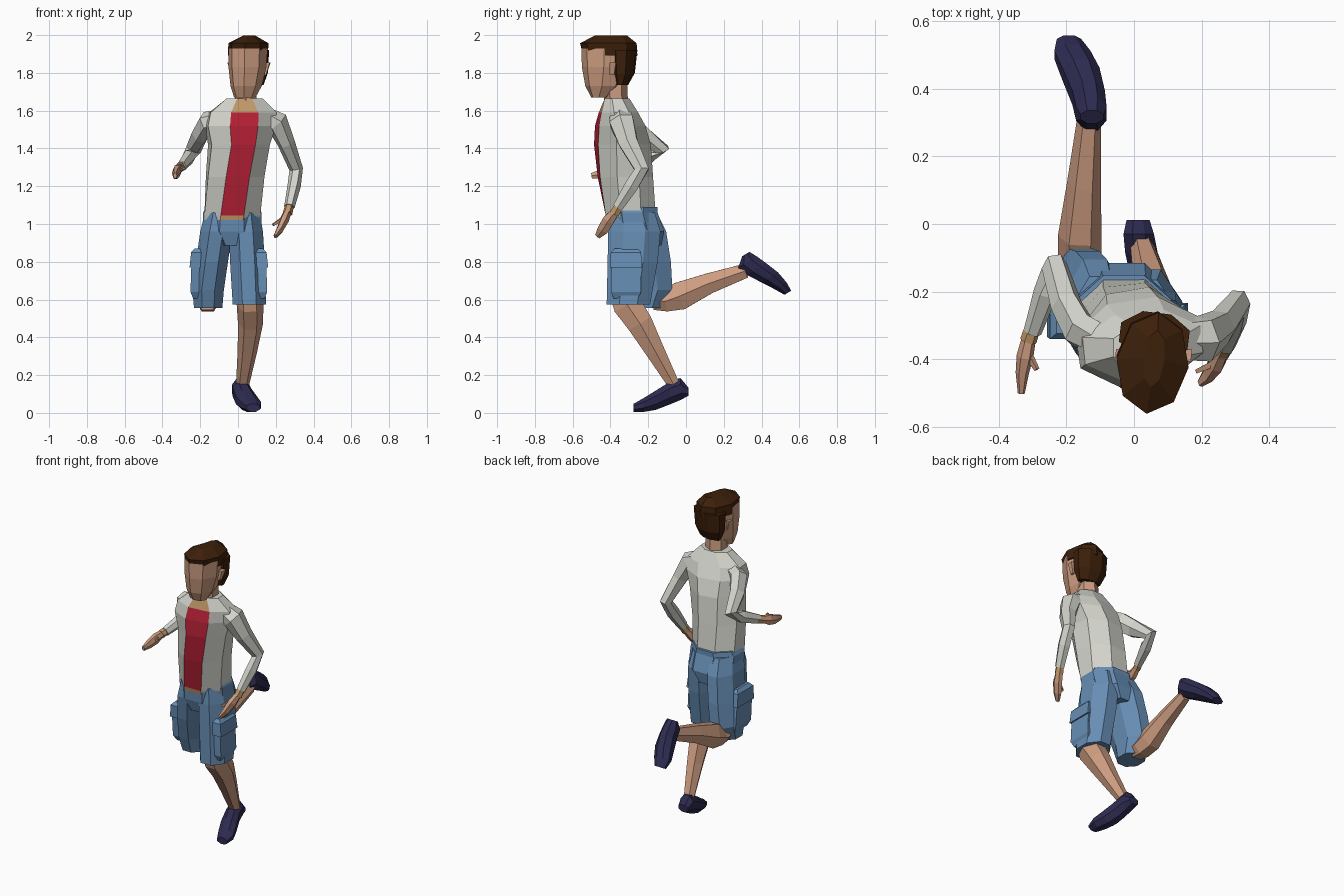
import bpy, bmesh, math
from mathutils import Vector, Matrix

X = Vector((1, 0, 0))


def material(name, r, g, b):
    m = bpy.data.materials.new(name)
    m.diffuse_color = (r, g, b, 1)
    return m


SKIN = material("skin", 0.62, 0.34, 0.22)
SHIRT = material("pale grey", 0.66, 0.66, 0.61)
RED = material("red", 0.48, 0.015, 0.036)
TAN = material("tan", 0.54, 0.32, 0.14)
BLUE = material("denim blue", 0.135, 0.27, 0.46)
HAIR = material("dark brown", 0.045, 0.014, 0.003)
SHOE = material("navy", 0.026, 0.024, 0.08)


def skin_rings(name, rings, mats, rule=None):
    """Bridge point rings into a closed, flat-shaded body."""
    bm = bmesh.new()
    vs = [[bm.verts.new(p) for p in r] for r in rings]
    n = len(vs[0])
    for lo, hi in zip(vs, vs[1:]):
        for i in range(n):
            j = (i + 1) % n
            bm.faces.new((lo[i], lo[j], hi[j], hi[i]))
    bm.faces.new(vs[0][::-1])
    bm.faces.new(vs[-1])
    bmesh.ops.recalc_face_normals(bm, faces=bm.faces)
    bm.normal_update()
    if rule:
        for f in bm.faces:
            f.material_index = rule(f)
    me = bpy.data.meshes.new(name)
    bm.to_mesh(me)
    bm.free()
    for m in mats:
        me.materials.append(m)
    ob = bpy.data.objects.new(name, me)
    bpy.context.collection.objects.link(ob)
    return ob


def ring(c, a, b, u, v, n, flat):
    """n-gon around c; flat puts sides (not corners) on the axes."""
    s = 1 / math.cos(math.pi / n) if flat else 1.04
    off = 0.5 if flat else 0
    pts = []
    for i in range(n):
        t = 2 * math.pi * (i + off) / n
        pts.append(c + u * (a * s * math.cos(t)) + v * (b * s * math.sin(t)))
    return pts


def stack(name, rows, mats, n=8, flat=True, yaw=0, rule=None):
    """Horizontal sections: (centre x, front y, back y, z, half width[, yaw])."""
    rings = []
    for x, y0, y1, z, a, *turn in rows:
        rot = Matrix.Rotation(turn[0] if turn else yaw, 3, 'Z')
        rings.append(ring(Vector((x, (y0 + y1) / 2, z)), a, (y1 - y0) / 2,
                          rot @ X, rot @ Vector((0, 1, 0)), n, flat))
    return skin_rings(name, rings, mats, rule)


def limb(name, rows, mat, n=6):
    """Sections across a bent path: (x, y, z, half width, half depth)."""
    cs = [Vector(r[:3]) for r in rows]
    rings = []
    for i, r in enumerate(rows):
        t = (cs[min(i + 1, len(cs) - 1)] - cs[max(i - 1, 0)]).normalized()
        v = t.cross(X).normalized()
        rings.append(ring(cs[i], r[3], r[4], v.cross(t), v, n, False))
    return skin_rings(name, rings, [mat])


# Shirt, twisted at the chest, with red front panel and tan collar and hem
def shirt_rule(f):
    if f.normal.y < -0.5 and abs(f.normal.x) < 0.38:
        z = f.calc_center_median().z
        return 1 if 1.045 < z < 1.59 else 2
    return 0


stack("shirt", [
    (-.033, -.42, -.16, 1.02, .143, 0), (-.03, -.425, -.16, 1.045, .148, 0),
    (-.015, -.462, -.18, 1.25, .15, .10), (.005, -.478, -.195, 1.42, .156, .17),
    (.014, -.472, -.225, 1.52, .182, .15), (.026, -.455, -.26, 1.59, .175, .10),
    (.035, -.43, -.30, 1.665, .095, .0)], [SHIRT, RED, TAN], rule=shirt_rule)

# Neck, head and ears
stack("neck", [(.04, -.425, -.315, 1.63, .058), (.045, -.43, -.32, 1.75, .055)], [SKIN], 6)
YAW = -.12
stack("head", [
    (.036, -.50, -.41, 1.67, .055), (.043, -.53, -.34, 1.73, .08),
    (.05, -.547, -.30, 1.83, .097), (.052, -.55, -.29, 1.93, .10)],
    [SKIN], flat=False, yaw=YAW)
for side, x in (("left", .158), ("right", -.043)):
    s = 1 if x > 0 else -1
    stack(side + "_ear", [(x - s * .014, -.405, -.38, 1.79, .006),
                          (x, -.405, -.37, 1.855, .012)], [SKIN], 4, yaw=YAW)

# Hair: cap and back
stack("hair_top", [
    (.053, -.54, -.262, 1.892, .102), (.055, -.556, -.266, 1.957, .103),
    (.06, -.48, -.315, 1.998, .03)], [HAIR], flat=False, yaw=YAW)
stack("hair_back", [
    (.062, -.37, -.31, 1.735, .072), (.06, -.39, -.275, 1.80, .096),
    (.06, -.40, -.262, 1.92, .102)], [HAIR], yaw=YAW)

# Sleeves, cuffs and hands
limb("left_sleeve", [
    (.13, -.345, 1.575, .05, .06), (.205, -.34, 1.54, .06, .07),
    (.255, -.305, 1.43, .045, .055), (.308, -.235, 1.29, .035, .042),
    (.297, -.29, 1.20, .034, .04), (.272, -.36, 1.09, .027, .03)], SHIRT)
limb("left_cuff", [(.275, -.35, 1.105, .022, .026), (.262, -.378, 1.055, .025, .028)], TAN)
limb("left_hand", [
    (.265, -.37, 1.07, .02, .022), (.245, -.41, 1.02, .024, .034),
    (.222, -.44, .97, .018, .032), (.197, -.468, .935, .01, .016)], SKIN)
limb("left_thumb", [(.24, -.41, 1.03, .013, .013), (.185, -.435, .995, .008, .008)], SKIN, 4)
limb("right_sleeve", [
    (-.10, -.34, 1.555, .05, .05), (-.16, -.315, 1.54, .052, .06),
    (-.20, -.24, 1.475, .045, .055), (-.235, -.125, 1.395, .04, .038),
    (-.26, -.20, 1.355, .035, .04), (-.30, -.32, 1.305, .026, .028)], SHIRT)
limb("right_cuff", [(-.298, -.30, 1.31, .022, .024), (-.312, -.345, 1.295, .024, .026)], TAN)
limb("right_hand", [
    (-.31, -.335, 1.298, .02, .02), (-.322, -.39, 1.28, .024, .034),
    (-.33, -.44, 1.265, .019, .03), (-.333, -.50, 1.255, .010, .016)], SKIN)
limb("right_thumb", [(-.315, -.38, 1.285, .013, .013), (-.287, -.43, 1.295, .008, .008)], SKIN, 4)

# Shorts: hips and two legs
stack("shorts_hips", [
    (-.036, -.39, -.13, .885, .07), (-.033, -.414, -.115, .96, .155),
    (-.03, -.420, -.150, 1.06, .155), (-.03, -.40, -.150, 1.09, .14)], [BLUE])
stack("left_shorts_leg", [
    (.06, -.42, -.19, .575, .088), (.05, -.415, -.15, .80, .092),
    (.042, -.412, -.135, .96, .09), (.035, -.40, -.165, 1.06, .08)], [BLUE])
stack("right_shorts_leg", [
    (-.158, -.30, -.13, .555, .075), (-.158, -.335, -.072, .65, .083),
    (-.138, -.38, -.08, .80, .085), (-.115, -.41, -.105, .96, .085),
    (-.10, -.40, -.155, 1.06, .075)], [BLUE])

# Cargo pockets, each a flap over a pouch; the right one leans with the thigh
for side, x, y, lean in (("left", .12, -.318, 0), ("right", -.217, -.225, .14)):
    for part, rows in (
            ("flap", [(.012, .085, .77, .03), (.004, .08, .85, .028), (-.01, .06, .87, .02)]),
            ("pouch", [(-.005, .065, .605, .024), (.006, .08, .64, .03), (0, .077, .78, .03)])):
        stack(side + "_pocket_" + part,
              [(x + dx * (1 if x > 0 else -1) * .8, y - h - lean * (z - .6), y + h - lean * (z - .6), z, w)
               for dx, h, z, w in rows], [BLUE], 4)

# Bare legs
limb("left_leg", [
    (.062, -.34, .66, .068, .08), (.064, -.31, .57, .068, .084),
    (.066, -.245, .475, .064, .075), (.05, -.165, .33, .05, .056),
    (.025, -.068, .155, .034, .035)], SKIN)
limb("right_leg", [
    (-.162, -.17, .59, .055, .05), (-.16, -.11, .59, .062, .06),
    (-.16, -.035, .618, .062, .082), (-.148, .12, .685, .048, .06),
    (-.132, .315, .752, .034, .042)], SKIN)

# Shoes: one set of cross-sections, planted (left) and swung behind (right)
# columns: centre x, y, sole z, top z, half width
SECTIONS = [(.012, .012, .09, .135, .034), (.014, -.03, .068, .185, .045),
            (.022, -.085, .045, .165, .048), (.045, -.16, .016, .118, .055),
            (.07, -.225, .005, .078, .053), (.08, -.278, .006, .048, .036)]
shoe = [ring(Vector((x, y, (z0 + z1) / 2)), a, (z1 - z0) / 2, X, Vector((0, 0, 1)), 8, True)
        for x, y, z0, z1, a in SECTIONS]
skin_rings("left_shoe", shoe, [SHOE])
swing = (Matrix.Translation((-.112, .342, .842)) @ Matrix.Rotation(math.radians(121), 4, 'X')
         @ Matrix.Diagonal((-1, 1, 1, 1)) @ Matrix.Translation((0, 0, -.09)))
skin_rings("right_shoe", [[swing @ p for p in r] for r in shoe], [SHOE])
